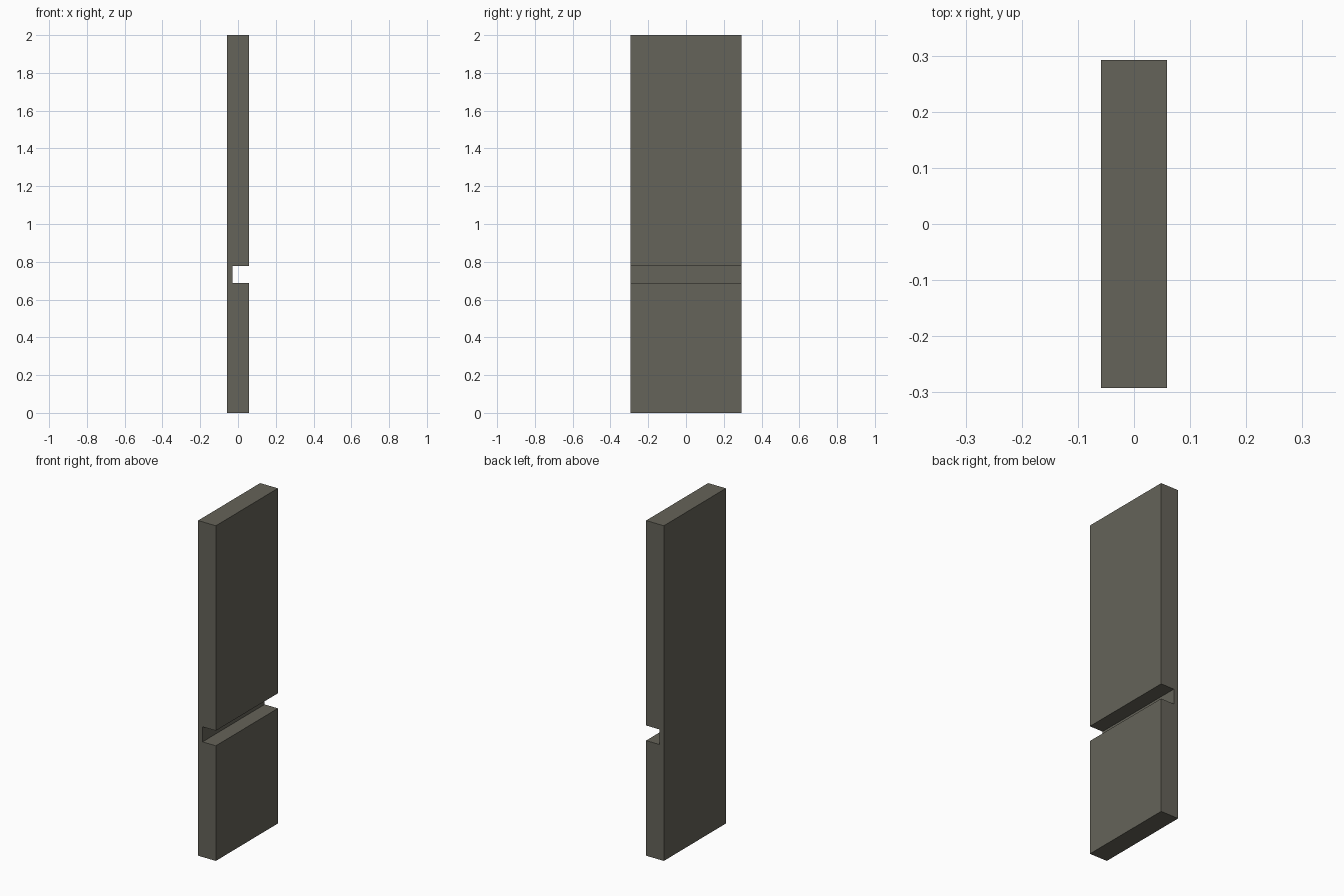
import bpy, bmesh

if "Cube" in bpy.data.objects:
    bpy.data.objects.remove(bpy.data.objects["Cube"])

HALF_T, HALF_W, HEIGHT = 0.0585, 0.2925, 2.0
SLOT_X, SLOT_LOW, SLOT_HIGH = -0.029, 0.687, 0.777

# Side profile (x, z) of the slab with a groove cut into its right face
profile = [
    (-HALF_T, 0), (HALF_T, 0),
    (HALF_T, SLOT_LOW), (SLOT_X, SLOT_LOW),
    (SLOT_X, SLOT_HIGH), (HALF_T, SLOT_HIGH),
    (HALF_T, HEIGHT), (-HALF_T, HEIGHT),
]

# Extrude the profile across the full width
bm = bmesh.new()
face = bm.faces.new([bm.verts.new((x, -HALF_W, z)) for x, z in profile])
result = bmesh.ops.extrude_face_region(bm, geom=[face], use_keep_orig=True)
moved = [v for v in result["geom"] if isinstance(v, bmesh.types.BMVert)]
bmesh.ops.translate(bm, verts=moved, vec=(0, 2 * HALF_W, 0))
bmesh.ops.recalc_face_normals(bm, faces=bm.faces)

mesh = bpy.data.meshes.new("grooved_panel")
bm.to_mesh(mesh)
bm.free()
panel = bpy.data.objects.new("grooved_panel", mesh)
bpy.context.collection.objects.link(panel)

# Dark warm grey finish
mat = bpy.data.materials.new("warm_grey")
mat.diffuse_color = (0.13, 0.125, 0.10, 1)
mat.use_nodes = True
mat.node_tree.nodes["Principled BSDF"].inputs["Base Color"].default_value = mat.diffuse_color
mesh.materials.append(mat)
